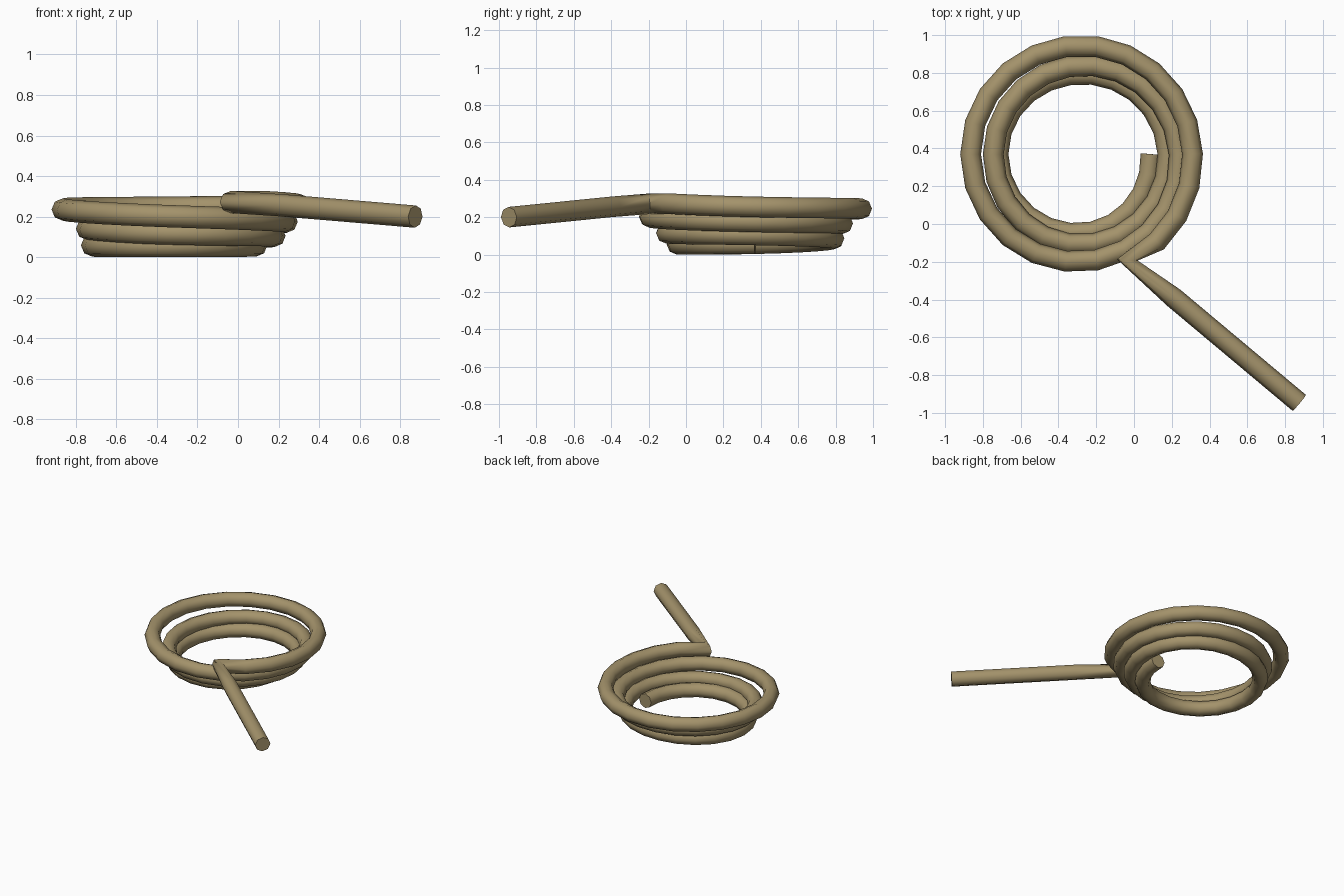
import bpy, bmesh
from math import cos, sin, tau
from mathutils import Vector

cube = bpy.data.objects.get("Cube")
if cube:
    bpy.data.objects.remove(cube, do_unlink=True)

CENTRE = Vector((-0.28, 0.37, 0))
TUBE = 0.055          # rope radius
SIDES = 8
STEPS = 22            # rope segments per turn

# Coil radius and height at every quarter turn, clockwise from the inner end
QUARTERS = [
    (0.37, 0.058), (0.42, 0.055), (0.44, 0.058), (0.425, 0.085),
    (0.46, 0.105), (0.48, 0.115), (0.465, 0.14), (0.47, 0.165),
    (0.52, 0.175), (0.57, 0.20), (0.585, 0.235), (0.575, 0.245),
    (0.59, 0.255), (0.63, 0.285),
]


def smooth_value(t, k):
    """Catmull-Rom interpolation through the quarter-turn values."""
    i = min(int(t), len(QUARTERS) - 2)
    f = t - i
    a, b, c, d = (QUARTERS[max(0, min(j, len(QUARTERS) - 1))][k]
                  for j in range(i - 1, i + 3))
    return b + 0.5 * f * (c - a + f * (2*a - 5*b + 4*c - d + f * (3*(b - c) + d - a)))


def coil_point(i):
    turn = i / STEPS
    r, z = smooth_value(turn * 4, 0), smooth_value(turn * 4, 1)
    return CENTRE + Vector((r * cos(-tau * turn), r * sin(-tau * turn), z))


# Path: three rising turns, a sharp bend, then the straight tail
path = [coil_point(i) for i in range(3 * STEPS + 4)]
path += [Vector(p) for p in ((-0.035, -0.19, 0.272), (0.21, -0.39, 0.256), (0.875, -0.947, 0.2))]


def sweep(name, points, material):
    """Sweep a level polygon section along the points and cap both ends."""
    bm = bmesh.new()
    rings = []
    for i, p in enumerate(points):
        before = (p - points[i - 1]).normalized() if i else Vector()
        after = (points[i + 1] - p).normalized() if i + 1 < len(points) else Vector()
        along = (before + after).normalized()
        side = along.cross(Vector((0, 0, 1))).normalized()
        up = side.cross(along)
        rings.append([bm.verts.new(p + TUBE * (side * cos(tau * k / SIDES) + up * sin(tau * k / SIDES)))
                      for k in range(SIDES)])
    for a, b in zip(rings, rings[1:]):
        for k in range(SIDES):
            n = (k + 1) % SIDES
            bm.faces.new((a[k], a[n], b[n], b[k]))
    bm.faces.new(rings[0])
    bm.faces.new(rings[-1])
    bmesh.ops.recalc_face_normals(bm, faces=bm.faces)
    mesh = bpy.data.meshes.new(name)
    bm.to_mesh(mesh)
    bm.free()
    mesh.materials.append(material)
    obj = bpy.data.objects.new(name, mesh)
    bpy.context.collection.objects.link(obj)
    return obj


# Rope colour
rope_tan = bpy.data.materials.new("rope_tan")
rope_tan.use_nodes = True
colour = (0.37, 0.29, 0.147, 1)
rope_tan.diffuse_color = colour
bsdf = next(n for n in rope_tan.node_tree.nodes if n.type == 'BSDF_PRINCIPLED')
bsdf.inputs["Base Color"].default_value = colour

# Coiled rope
rope = sweep("coiled_rope", path, rope_tan)
bpy.ops.object.select_all(action='DESELECT')
rope.select_set(True)
bpy.context.view_layer.objects.active = rope
bpy.ops.object.shade_smooth_by_angle(angle=1.0)
